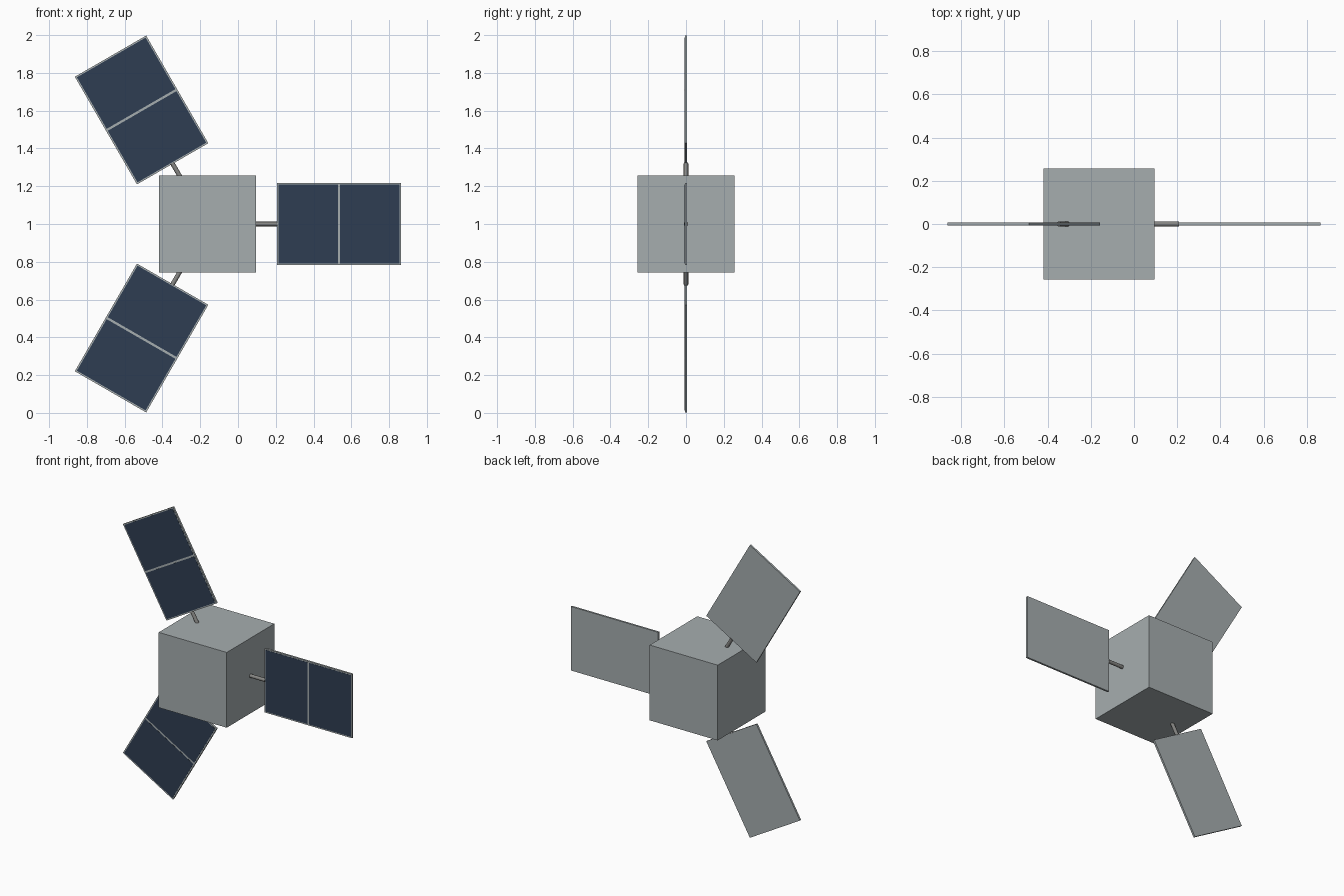
import bpy
from math import radians
from mathutils import Matrix, Vector

cube = bpy.data.objects.get("Cube")
if cube:
    bpy.data.objects.remove(cube, do_unlink=True)

HUB = Vector((-0.162, 0, 1.0))
HUB_SIZE = 0.513
INNER, OUTER = 0.368, 1.026   # panel reach, measured from the hub centre
WIDTH, THICK = 0.436, 0.013
RIM, GAP = 0.008, 0.012       # frame showing around and between the cells


def material(name, color):
    m = bpy.data.materials.new(name)
    m.use_nodes = True
    m.diffuse_color = color
    m.node_tree.nodes["Principled BSDF"].inputs["Base Color"].default_value = color
    return m


grey = material("light grey", (0.38, 0.42, 0.43, 1))
steel = material("arm grey", (0.24, 0.24, 0.23, 1))
navy = material("cell navy", (0.028, 0.048, 0.085, 1))


def finish(name, mat, matrix):
    ob = bpy.context.object
    ob.name = name
    ob.data.materials.append(mat)
    ob.matrix_world = matrix
    return ob


def box(name, mat, frame, centre, size):
    bpy.ops.mesh.primitive_cube_add(size=1)
    return finish(name, mat, frame @ Matrix.Translation(centre) @ Matrix.Diagonal((*size, 1)))


# Cubic body
hub = Matrix.Translation(HUB)
box("body", grey, hub, (0, 0, 0), (HUB_SIZE,) * 3)

# Three solar wings, spread evenly around the front-to-back axis
for label, angle in (("left", 0), ("upper", -120), ("lower", 120)):
    frame = hub @ Matrix.Rotation(radians(angle), 4, "Y")

    # Round arm from inside the body to the panel edge
    start, end = HUB_SIZE * 0.45, INNER + 0.003
    bpy.ops.mesh.primitive_cylinder_add(vertices=12, radius=0.012, depth=end - start)
    finish(label + "_arm", steel, frame @ Matrix.Translation(((start + end) / 2, 0, 0))
           @ Matrix.Rotation(radians(90), 4, "Y"))
    bpy.ops.object.shade_smooth_by_angle()

    # Backing panel
    middle = (INNER + OUTER) / 2
    box(label + "_panel", grey, frame, (middle, 0, 0), (OUTER - INNER, THICK, WIDTH))

    # Two cell plates on the front
    cell = (OUTER - INNER) / 2 - RIM - GAP / 2
    for part, side in (("inner", -1), ("outer", 1)):
        x = middle + side * (GAP + cell) / 2
        box(f"{label}_{part}_cell", navy, frame, (x, -THICK / 2, 0),
            (cell, 0.002, WIDTH - 2 * RIM))
